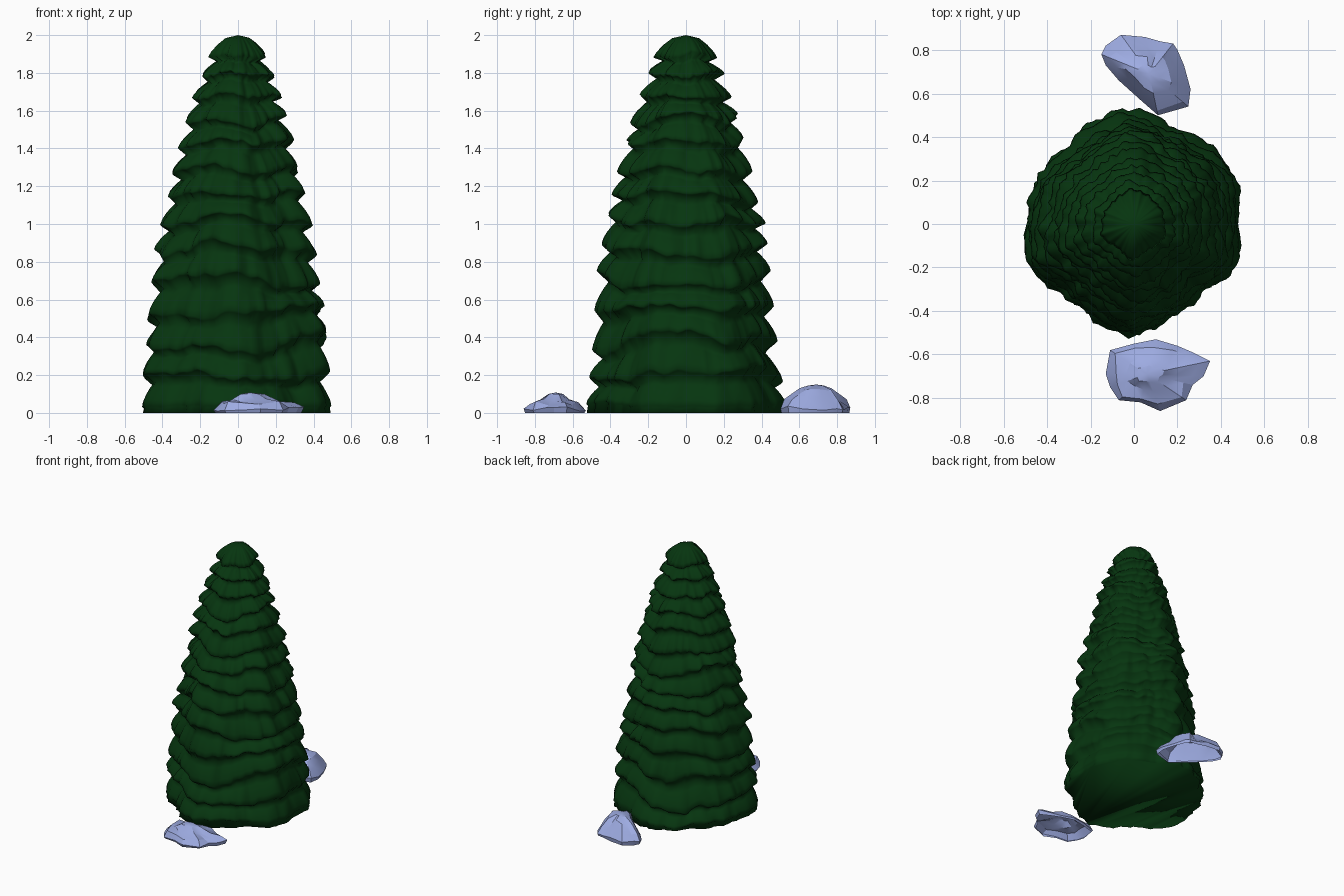
import bpy, bmesh, math, random
from mathutils import Vector, noise

if "Cube" in bpy.data.objects:
    bpy.data.objects.remove(bpy.data.objects["Cube"])

random.seed(4)


def lerp_table(table, t):
    for (a, va), (b, vb) in zip(table, table[1:]):
        if t <= b:
            return va + (vb - va) * (t - a) / (b - a)
    return table[-1][1]


def make_object(name, bm, color, angle):
    bmesh.ops.recalc_face_normals(bm, faces=bm.faces)
    mesh = bpy.data.meshes.new(name)
    bm.to_mesh(mesh)
    bm.free()
    obj = bpy.data.objects.new(name, mesh)
    bpy.context.collection.objects.link(obj)
    mat = bpy.data.materials.new(name + "_colour")
    mat.diffuse_color = color
    mat.use_nodes = True
    mat.node_tree.nodes["Principled BSDF"].inputs["Base Color"].default_value = mat.diffuse_color
    mesh.materials.append(mat)
    bpy.ops.object.select_all(action='DESELECT')
    obj.select_set(True)
    bpy.context.view_layer.objects.active = obj
    bpy.ops.object.shade_smooth_by_angle(angle=math.radians(angle))
    return obj


def bridge(bm, rings):
    for a, b in zip(rings, rings[1:]):
        n = len(a)
        for i in range(n):
            j = (i + 1) % n
            bm.faces.new((a[i], a[j], b[j], b[i]))


def fan(bm, ring, apex):
    top = bm.verts.new(apex)
    for i in range(len(ring)):
        bm.faces.new((ring[i], ring[(i + 1) % len(ring)], top))


# Tree: widest radius by height, and lumpy hexagonal outline by angle
ENVELOPE = [(0, .50), (.2, .495), (.4, .482), (.6, .468), (.8, .448), (1.0, .42), (1.2, .375),
            (1.4, .328), (1.6, .272), (1.8, .20), (1.9, .155), (2.0, .11)]
OUTLINE = [(0, .96), (23, 1.03), (66, .98), (93, 1.08), (130, .96), (156, 1.0), (180, .99),
           (200, 1.05), (225, .91), (245, .94), (268, 1.05), (292, .93), (315, .89),
           (337, 1.03), (360, .96)]
TIPS = [.03, .20, .37, .54, .70, .86, 1.01, 1.15, 1.29, 1.42, 1.55, 1.67, 1.79, 1.89]
# One tier, bottom to top: fraction of tier height, inset from the envelope
TIER = [(0, .010), (.06, 0), (.22, .004), (.42, .018), (.6, .036), (.76, .056)]
SEG = 128


def tree_point(k, frac, inset, seg):
    th = 2 * math.pi * seg / SEG
    c, s = math.cos(th), math.sin(th)

    def tip(i):
        base = TIPS[i] if i < len(TIPS) else 2.0
        size = (.35 + .65 * (1 - base / 2)) if i else .25
        sway = .115 * noise.noise(Vector((c * 1.4, s * 1.4, i * .6 + 3)))
        frill = .032 * noise.noise(Vector((c * 6, s * 6, i * 3.1)))
        return base + (sway + frill) * size

    z0, z1 = tip(k), tip(k + 1)
    z = max(0.0, z0 + (z1 - z0) * frac)
    rad = lerp_table(ENVELOPE, z) * lerp_table(OUTLINE, math.degrees(th))
    rad *= 1 - .06 * c * c * min(1, max(0, z - .5) / .5)   # narrower across x higher up
    rad *= 1 - (.10 * max(s, 0) + .02 * max(-s, 0)) * min(1, z / .35)   # back pulls in
    lump = .026 * noise.noise(Vector((c * 4, s * 4, k * 2.3 + 9)))
    ragged = .022 * noise.noise(Vector((c * 12, s * 12, k * 5.7))) * (1 - frac)
    rad += (lump + ragged) * min(1, rad / .35) - inset
    return Vector((rad * c, rad * s, z))


bm = bmesh.new()
rings = []
base = [tree_point(0, 0, .004, i) for i in range(SEG)]
rings.append([bm.verts.new((p.x, p.y, 0)) for p in base])
for k in range(len(TIPS) - 1):
    for frac, inset in TIER:
        pts = [tree_point(k, frac, inset, i) for i in range(SEG)]
        if k == 0:
            for p in pts:
                p.z = max(p.z, .004 + .02 * frac)
        rings.append([bm.verts.new(p) for p in pts])
# Rounded crown
last = [tree_point(len(TIPS) - 1, 0, 0, i) for i in range(SEG)]
for scale, rise in ((1, 0), (.9, .25), (.68, .6), (.42, .9)):
    rings.append([bm.verts.new((p.x * scale, p.y * scale, p.z + (1.995 - p.z) * rise))
                  for p in last])
bridge(bm, rings)
fan(bm, rings[-1], (0, 0, 2.0))
bm.faces.new(rings[0])
make_object("tree_foliage", bm, (.002, .036, .005, 1), 180)


# Rocks: hollow faceted shells built from their ground outline
def make_rock(name, outline, peak, layers):
    bm = bmesh.new()
    centre = Vector(peak[:2])
    rings = []
    for n, (scale, z) in enumerate(layers):
        ring = []
        for p in outline:
            jit = random.uniform(-.12, .12) * scale if n > 1 else 0
            q = centre + (Vector(p) - centre) * (scale + jit)
            dz = random.uniform(-.014, .012) if 0 < n < 4 else 0
            ring.append(bm.verts.new((q.x, q.y, max(0, z + dz))))
        rings.append(ring)
    bridge(bm, rings)
    fan(bm, rings[-1], peak)
    make_object(name, bm, (.34, .41, .76, 1), 25)


make_rock("front_rock",
          [(-.13, -.69), (-.11, -.58), (0, -.55), (.1, -.53), (.2, -.56), (.27, -.59),
           (.35, -.63), (.32, -.70), (.27, -.74), (.24, -.81), (.12, -.86), (.03, -.82),
           (-.07, -.81), (-.11, -.75)],
          (.06, -.69, .108), [(.95, 0), (1, .022), (.8, .052), (.5, .07), (.25, .1)])
make_rock("back_rock",
          [(-.15, .78), (-.13, .82), (-.06, .87), (.05, .86), (.12, .84), (.18, .83),
           (.20, .80), (.23, .73), (.26, .62), (.25, .54), (.11, .50), (.03, .57),
           (-.07, .66), (-.13, .73)],
          (.07, .69, .15), [(.97, 0), (1, .025), (.8, .075), (.5, .122), (.22, .145)])
